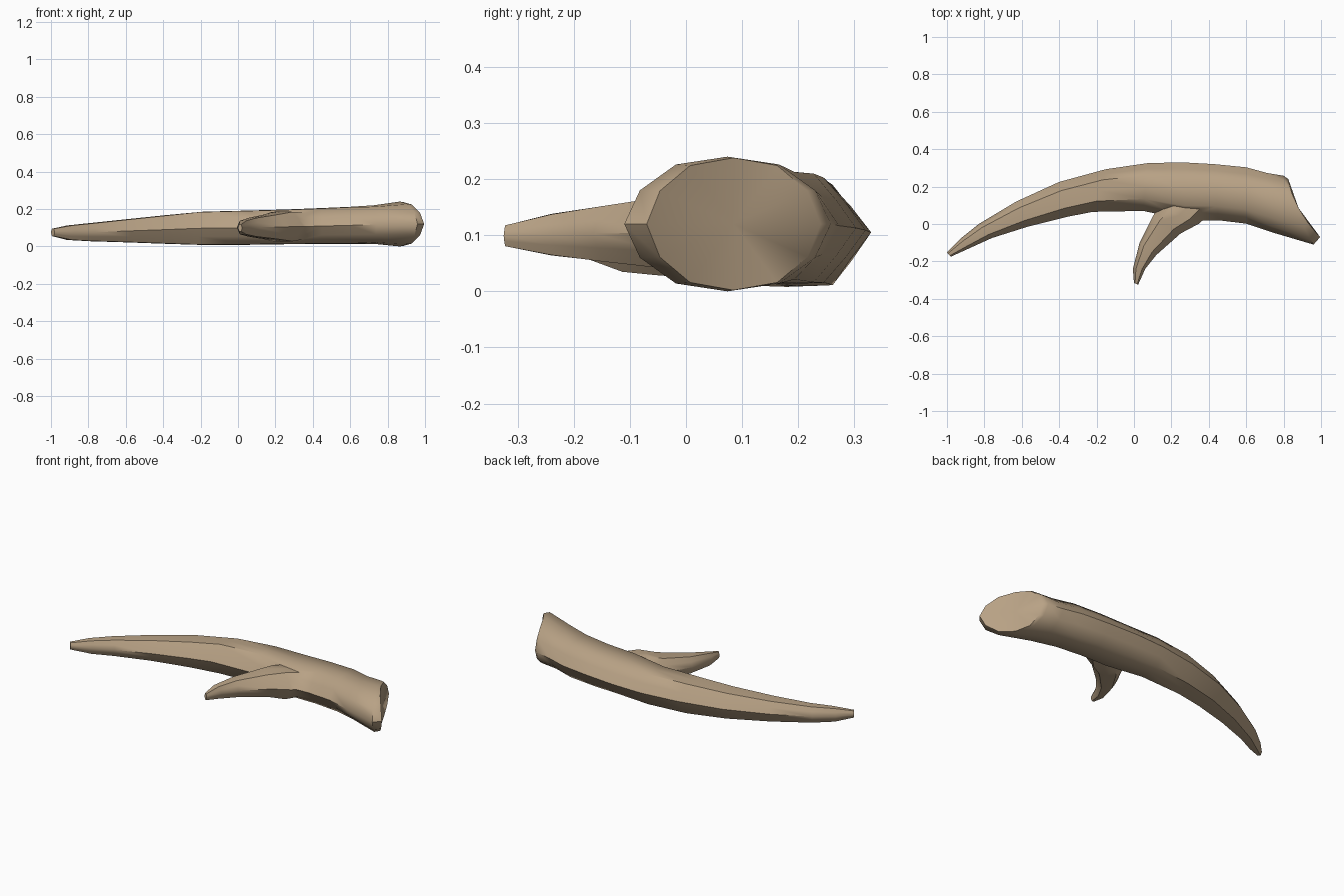
import bpy, bmesh, math

if "Cube" in bpy.data.objects:
    bpy.data.objects.remove(bpy.data.objects["Cube"])

horn = bpy.data.materials.new("tan horn")
horn.diffuse_color = (0.48, 0.36, 0.235, 1)
horn.use_nodes = True
horn.node_tree.nodes["Principled BSDF"].inputs["Base Color"].default_value = horn.diffuse_color
N = 12


def ring(bm, ax, ay, bx, by, z0, z1, hexness=0.85, bow=0.0):
    """Cross-section spanning A-B in plan and z0-z1 in height."""
    cx, cy, cz = (ax + bx) / 2, (ay + by) / 2, (z0 + z1) / 2
    out = []
    for i in range(N):
        t = 2 * math.pi * i / N
        r = math.cos(math.pi / 6) / math.cos(t % (math.pi / 3) - math.pi / 6)
        r = 1 + (r - 1) * hexness
        top = 1 + (math.cos(math.pi / 6) - 1) * hexness
        c, s = math.cos(t) * r, math.sin(t) * r / top
        s = max(-1, min(1, s))
        out.append(bm.verts.new((cx + (ax - bx) / 2 * c + bow * (1 - c * c),
                                 cy + (ay - by) / 2 * c,
                                 cz + (z1 - z0) / 2 * s)))
    return out


def loft(name, sections):
    bm = bmesh.new()
    rings = [ring(bm, *s) for s in sections]
    for a, b in zip(rings, rings[1:]):
        for i in range(N):
            j = (i + 1) % N
            bm.faces.new((a[i], a[j], b[j], b[i]))
    # close both ends with a fan
    for r in (rings[0], rings[-1]):
        mid = (r[3].co + r[9].co) / 2
        c = bm.verts.new(mid)
        for i in range(N):
            bm.faces.new((r[i], r[(i + 1) % N], c))
    bmesh.ops.recalc_face_normals(bm, faces=bm.faces)
    me = bpy.data.meshes.new(name)
    bm.to_mesh(me)
    bm.free()
    me.materials.append(horn)
    ob = bpy.data.objects.new(name, me)
    bpy.context.collection.objects.link(ob)
    return ob


# main curved beam, from thin tip to the flared cut base
beam = loft("main_beam", [
    (-1.0, -0.152, -0.98, -0.175, 0.055, 0.095),
    (-0.93, -0.08, -0.87, -0.125, 0.034, 0.113),
    (-0.83, 0.0, -0.76, -0.075, 0.028, 0.124),
    (-0.63, 0.12, -0.57, -0.015, 0.022, 0.145),
    (-0.40, 0.225, -0.36, 0.038, 0.014, 0.168),
    (-0.15, 0.293, -0.22, 0.065, 0.008, 0.186),
    (0.07, 0.325, 0.05, 0.07, 0.009, 0.192),
    (0.25, 0.33, 0.28, 0.02, 0.012, 0.198),
    (0.43, 0.32, 0.45, 0.02, 0.013, 0.205),
    (0.60, 0.303, 0.60, 0.002, 0.014, 0.212),
    (0.71, 0.273, 0.74, -0.045, 0.014, 0.22, 0.5),
    (0.80, 0.258, 0.96, -0.11, 0.0, 0.24, 0.15, -0.015),
    (0.825, 0.24, 0.995, -0.07, 0.002, 0.238, 0.15, -0.03),
])

# side tine, its root buried in the beam
tine = loft("side_tine", [
    (0.0, -0.315, 0.022, -0.325, 0.08, 0.118),
    (-0.006, -0.24, 0.06, -0.24, 0.064, 0.138),
    (0.03, -0.10, 0.12, -0.165, 0.052, 0.153),
    (0.10, 0.04, 0.25, -0.05, 0.038, 0.172),
    (0.13, 0.09, 0.35, 0.003, 0.026, 0.187),
    (0.22, 0.19, 0.42, 0.07, 0.04, 0.18),
])

# merge the tine into the beam
mod = beam.modifiers.new("join_tine", "BOOLEAN")
mod.operation = "UNION"
mod.solver = "EXACT"
mod.object = tine
bpy.ops.object.select_all(action="DESELECT")
beam.select_set(True)
bpy.context.view_layer.objects.active = beam
bpy.ops.object.modifier_apply(modifier=mod.name)
bpy.data.objects.remove(tine)
bpy.ops.object.shade_smooth_by_angle(angle=math.radians(50))
beam.name = "antler_horn"
